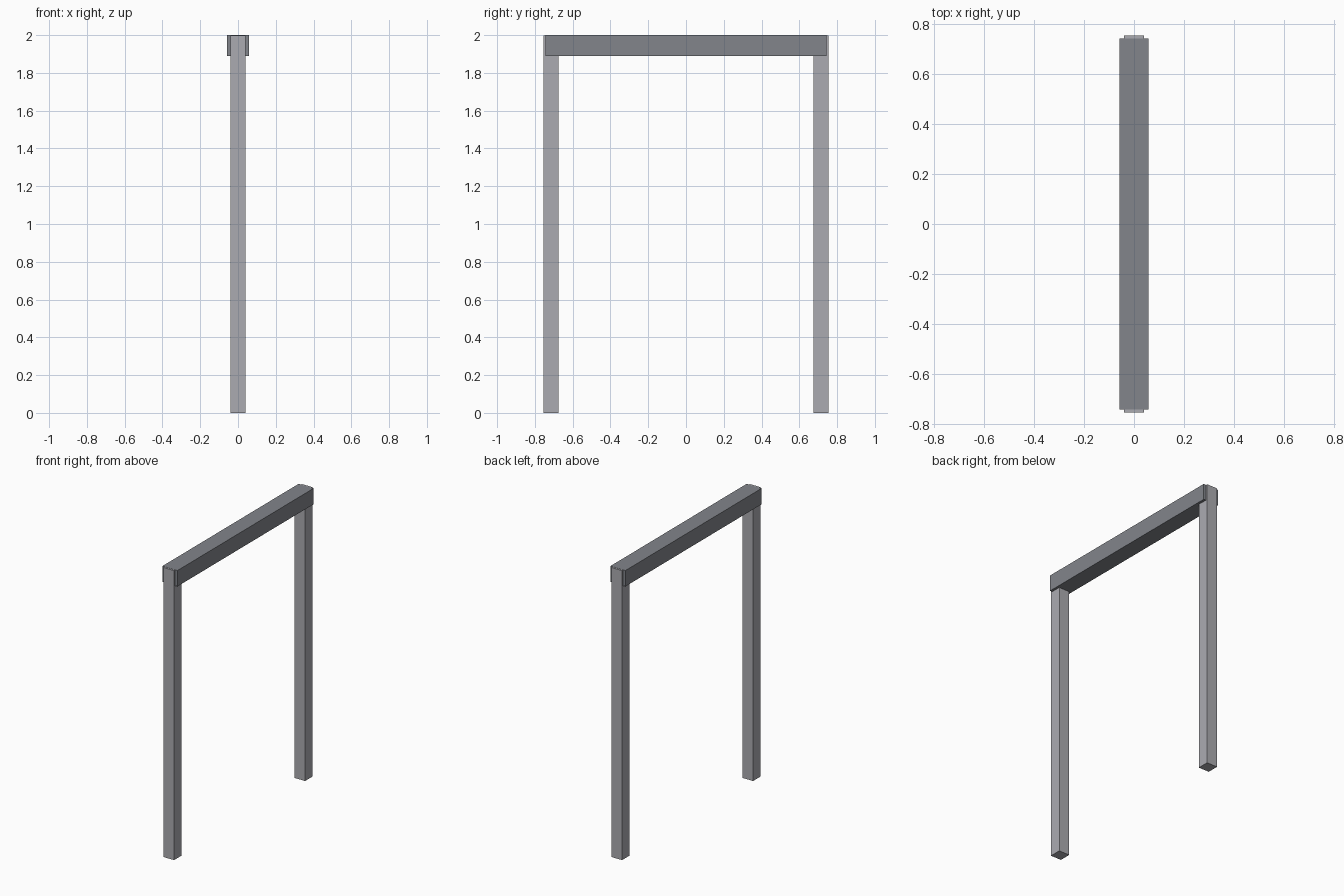
import bpy

cube = bpy.data.objects.get("Cube")
if cube:
    bpy.data.objects.remove(cube, do_unlink=True)


def make_material(name, rgb):
    mat = bpy.data.materials.new(name)
    mat.use_nodes = True
    color = (*rgb, 1.0)
    mat.diffuse_color = color
    mat.node_tree.nodes["Principled BSDF"].inputs["Base Color"].default_value = color
    return mat


def make_box(name, center, size, mat):
    bpy.ops.mesh.primitive_cube_add(size=1, location=center)
    obj = bpy.context.object
    obj.name = name
    obj.scale = size
    bpy.ops.object.transform_apply(location=False, rotation=False, scale=True)
    obj.data.materials.append(mat)
    return obj


light_gray = make_material("light gray", (0.41, 0.41, 0.44))
dark_gray = make_material("dark gray", (0.225, 0.235, 0.26))

HEIGHT = 2.0
POST = 0.08
SPAN = 1.51
BEAM_WIDTH, BEAM_LENGTH, BEAM_HEIGHT = 0.115, 1.486, 0.11

# Upright posts, a hair below the beam's top so the faces do not overlap
post_height = HEIGHT - 0.001
for name, side in (("front_post", -1), ("back_post", 1)):
    make_box(name, (0, side * (SPAN - POST) / 2, post_height / 2),
             (POST, POST, post_height), light_gray)

# Crossbeam that wraps the post tops
make_box("crossbeam", (0, 0, HEIGHT - BEAM_HEIGHT / 2),
         (BEAM_WIDTH, BEAM_LENGTH, BEAM_HEIGHT), dark_gray)
